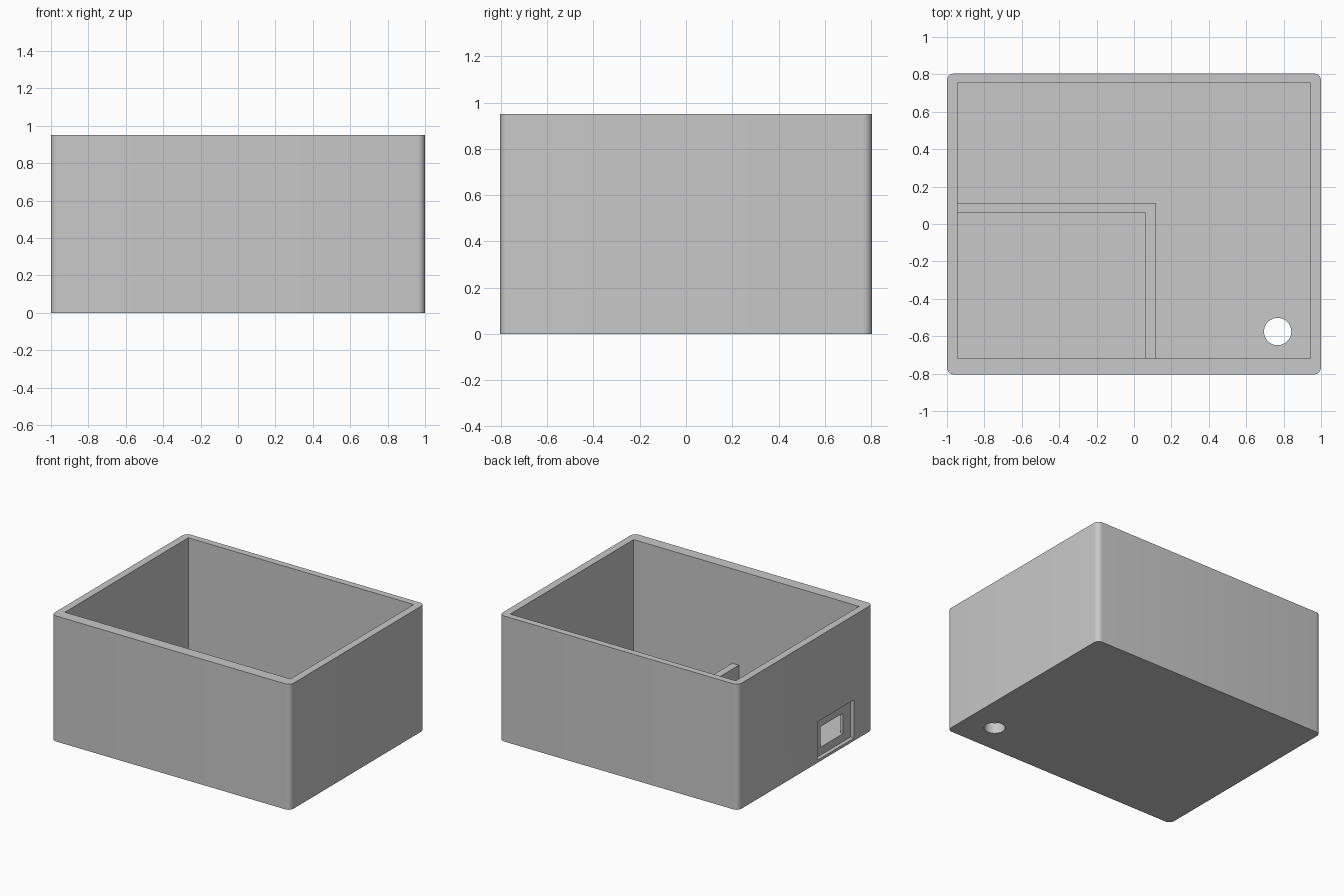
import bpy
import bmesh

cube = bpy.data.objects.get("Cube")
if cube:
    bpy.data.objects.remove(cube, do_unlink=True)

grey = bpy.data.materials.new("plain grey")
grey.use_nodes = True
COLOUR = (0.58, 0.58, 0.58, 1)
grey.diffuse_color = COLOUR
grey.node_tree.nodes["Principled BSDF"].inputs["Base Color"].default_value = COLOUR


def finish(name, bm):
    bmesh.ops.recalc_face_normals(bm, faces=bm.faces[:])
    mesh = bpy.data.meshes.new(name)
    bm.to_mesh(mesh)
    bm.free()
    mesh.materials.append(grey)
    obj = bpy.data.objects.new(name, mesh)
    bpy.context.collection.objects.link(obj)
    return obj


def prism(name, outline, z0, z1, radius=0):
    """Extrude a plan outline upwards, optionally rounding its upright edges."""
    bm = bmesh.new()
    face = bm.faces.new([bm.verts.new((x, y, z0)) for x, y in outline])
    grown = bmesh.ops.extrude_face_region(bm, geom=[face])
    top = [v for v in grown["geom"] if isinstance(v, bmesh.types.BMVert)]
    bmesh.ops.translate(bm, verts=top, vec=(0, 0, z1 - z0))
    if radius:
        upright = [e for e in bm.edges
                   if abs(e.verts[0].co.z - e.verts[1].co.z) > 0.01]
        bmesh.ops.bevel(bm, geom=upright, offset=radius, segments=8,
                        profile=0.5, affect='EDGES')
    return finish(name, bm)


def box(name, x, y, z, radius=0):
    outline = [(x[0], y[0]), (x[1], y[0]), (x[1], y[1]), (x[0], y[1])]
    return prism(name, outline, z[0], z[1], radius)


def cut(target, cutter):
    mod = target.modifiers.new("cut", 'BOOLEAN')
    mod.operation = 'DIFFERENCE'
    mod.solver = 'EXACT'
    mod.object = cutter
    bpy.context.view_layer.objects.active = target
    bpy.ops.object.modifier_apply(modifier=mod.name)
    bpy.data.objects.remove(cutter, do_unlink=True)


FLOOR, HEIGHT = 0.08, 0.95
LEFT, RIGHT, FRONT, BACK = -0.945, 0.943, -0.72, 0.755

# Open case with rounded upright corners
case = box("case", (-1, 1), (-0.805, 0.805), (0, HEIGHT), 0.04)
cut(case, box("cavity", (LEFT, RIGHT), (FRONT, BACK), (FLOOR, HEIGHT + 0.1)))

# Recessed socket opening in the side wall
cut(case, box("socket_recess", (-1.1, -0.97), (-0.58, -0.145), (0.02, 0.31)))
cut(case, box("socket_opening", (-1.1, -0.9), (-0.495, -0.225), (FLOOR, 0.235)))

# Round cable hole through the floor
bm = bmesh.new()
bmesh.ops.create_cone(bm, cap_ends=True, segments=48,
                      radius1=0.073, radius2=0.073, depth=0.4)
bmesh.ops.translate(bm, verts=bm.verts[:], vec=(0.768, -0.575, 0))
cut(case, finish("cable_hole", bm))

# Low L-shaped divider around the socket compartment
inner, outer = (0.062, 0.06), (0.117, 0.113)
prism("divider", [
    (LEFT - 0.01, inner[1]), inner, (inner[0], FRONT - 0.01),
    (outer[0], FRONT - 0.01), outer, (LEFT - 0.01, outer[1]),
], FLOOR - 0.01, 0.235)

# Smooth the rounded corners and hole, keep the edges crisp
bpy.ops.object.select_all(action='DESELECT')
case.select_set(True)
bpy.context.view_layer.objects.active = case
bpy.ops.object.shade_smooth_by_angle(angle=0.52)
